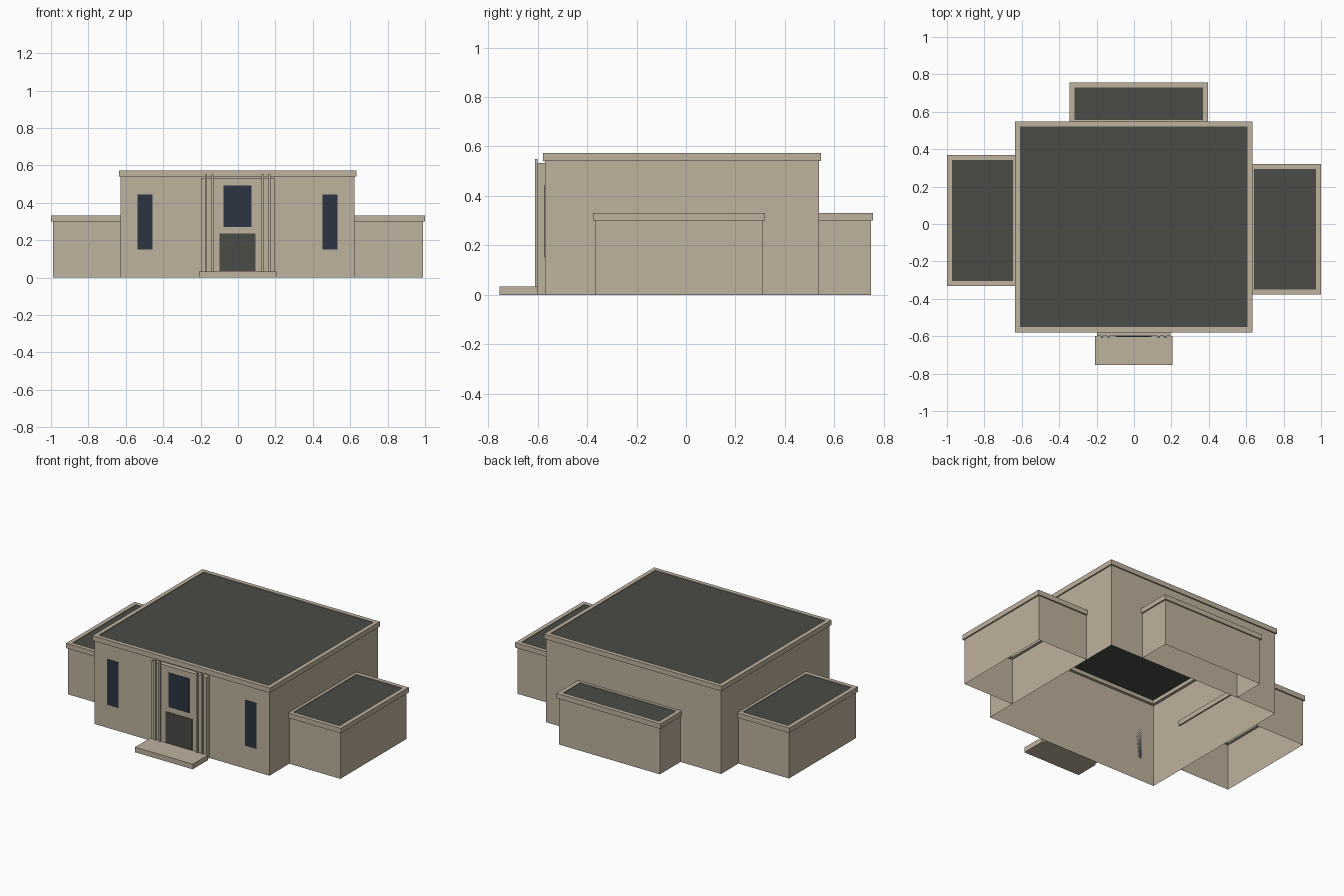
import bpy
import bmesh
from mathutils import Vector

cube = bpy.data.objects.get("Cube")
if cube:
    bpy.data.objects.remove(cube, do_unlink=True)


def material(name, rgb):
    mat = bpy.data.materials.new(name)
    mat.use_nodes = True
    mat.diffuse_color = (*rgb, 1)
    mat.node_tree.nodes["Principled BSDF"].inputs["Base Color"].default_value = (*rgb, 1)
    return mat


STONE = material("sandstone", (0.52, 0.445, 0.342))
ROOF = material("dark grey", (0.069, 0.07, 0.061))
GLASS = material("navy glass", (0.025, 0.036, 0.054))

UP, DOWN = Vector((0, 0, 1)), Vector((0, 0, -1))


def finish(bm, name, mat):
    mesh = bpy.data.meshes.new(name)
    bm.to_mesh(mesh)
    bm.free()
    mesh.materials.append(mat)
    obj = bpy.data.objects.new(name, mesh)
    bpy.context.collection.objects.link(obj)
    return obj


def box(name, mat, x, y, z, open_sides=()):
    """Box between three ranges, without the faces that point along open_sides."""
    bm = bmesh.new()
    bmesh.ops.create_cube(bm, size=1)
    for v in bm.verts:
        v.co = [r[0] if c < 0 else r[1] for r, c in zip((x, y, z), v.co)]
    bm.normal_update()
    gone = [f for f in bm.faces if any(f.normal.dot(d) > 0.9 for d in open_sides)]
    bmesh.ops.delete(bm, geom=gone, context="FACES")
    return finish(bm, name, mat)


def parapet(name, x, y, z, width):
    """Rectangular ring with a square section."""
    bm = bmesh.new()
    loops = []
    for inset, height in ((0, z[0]), (0, z[1]), (width, z[1]), (width, z[0])):
        x0, x1, y0, y1 = x[0] + inset, x[1] - inset, y[0] + inset, y[1] - inset
        loops.append([bm.verts.new((px, py, height))
                      for px, py in ((x0, y0), (x1, y0), (x1, y1), (x0, y1))])
    for i in range(4):
        a, b = loops[i], loops[(i + 1) % 4]
        for j in range(4):
            k = (j + 1) % 4
            bm.faces.new((a[j], a[k], b[k], b[j]))
    bmesh.ops.recalc_face_normals(bm, faces=bm.faces)
    return finish(bm, name, STONE)


def block(name, x, y, top, open_side=None):
    """Open-bottomed walls with an overhanging parapet and a flat roof."""
    lip, rim, width = 0.009, 0.032, 0.027
    missing = [UP, DOWN] + ([open_side] if open_side else [])
    box(name + "_walls", STONE, x, y, (0, top), missing)
    px, py = (x[0] - lip, x[1] + lip), (y[0] - lip, y[1] + lip)
    parapet(name + "_parapet", px, py, (top, top + rim), width)
    box(name + "_roof", ROOF, (px[0] + width, px[1] - width),
        (py[0] + width, py[1] - width), (top + rim - 0.008, top + rim - 0.004))


# Main hall and the three low wings
block("main_hall", (-0.628, 0.624), (-0.57, 0.538), 0.541)
block("left_wing", (0.624, 0.99), (-0.367, 0.311), 0.3, Vector((-1, 0, 0)))
block("right_wing", (-0.99, -0.628), (-0.322, 0.361), 0.3, Vector((1, 0, 0)))
block("back_wing", (-0.337, 0.387), (0.538, 0.748), 0.3, Vector((0, -1, 0)))

# Entrance
CX = -0.002
box("entrance_surround", STONE, (CX - 0.197, CX + 0.197), (-0.6, -0.57), (0, 0.533))
box("entrance_step", STONE, (CX - 0.207, CX + 0.207), (-0.755, -0.6), (0, 0.033))
for side, sign in (("left", 1), ("right", -1)):
    for place, offset in (("inner", 0.134), ("outer", 0.169)):
        mid = CX + sign * offset
        box(f"{side}_{place}_pilaster", STONE, (mid - 0.006, mid + 0.006),
            (-0.61, -0.6), (0.033, 0.55))
    # Tall side windows
    mid = CX + sign * 0.494
    box(f"{side}_window", GLASS, (mid - 0.04, mid + 0.04), (-0.573, -0.57), (0.15, 0.445))

# Door and the window above it
box("door", ROOF, (CX - 0.096, CX + 0.096), (-0.603, -0.6), (0.034, 0.235))
box("upper_window", GLASS, (CX - 0.075, CX + 0.075), (-0.603, -0.6), (0.27, 0.492))
